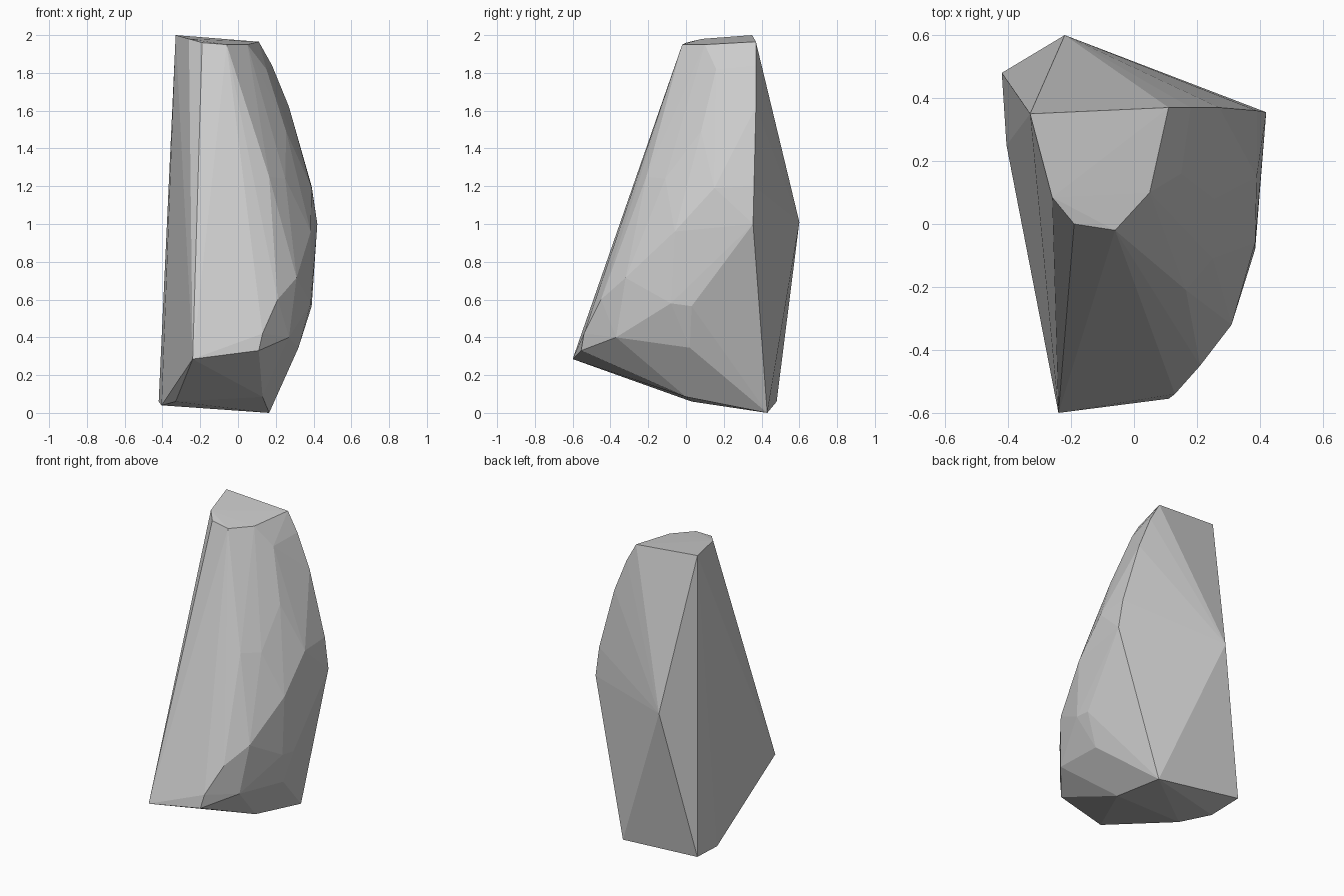
import bpy
import bmesh

cube = bpy.data.objects.get("Cube")
if cube:
    bpy.data.objects.remove(cube, do_unlink=True)


def make_material(name, color):
    material = bpy.data.materials.new(name)
    material.use_nodes = True
    material.diffuse_color = color
    material.node_tree.nodes["Principled BSDF"].inputs["Base Color"].default_value = color
    return material


def make_rock(name, corner_groups, material):
    """Wrap a convex, flat-faceted stone around groups of corner points."""
    bm = bmesh.new()
    for corners in corner_groups:
        for corner in corners:
            bm.verts.new(corner)
    hull = bmesh.ops.convex_hull(bm, input=bm.verts)
    # Drop any corner that ended up inside the stone
    loose = [v for v in bm.verts if not v.link_faces]
    bmesh.ops.delete(bm, geom=loose, context="VERTS")
    bmesh.ops.recalc_face_normals(bm, faces=bm.faces)
    mesh = bpy.data.meshes.new(name)
    bm.to_mesh(mesh)
    bm.free()
    mesh.materials.append(material)
    mesh.shade_flat()
    rock = bpy.data.objects.new(name, mesh)
    bpy.context.collection.objects.link(rock)
    return rock


# Sloping cap at the top of the stone
top_cap = [(-.33, .35, 2), (.11, .37, 1.965), (.05, .1, 1.95),
           (-.06, -.02, 1.95), (-.19, 0, 1.96), (-.26, .085, 1.98)]

# Overhanging toe at the front and the underside
front_toe = [(-.24, -.6, .285), (.11, -.555, .33), (.13, -.54, .42)]
underside = [(-.42, .48, .06), (-.405, .25, .04), (-.33, .03, .06),
             (.165, .43, 0), (.13, 0, .085)]

# Back ridge
back_ridge = [(-.22, .6, 1.01)]

# Rounded left flank, from the back edge round to the front
flank_back = [(.18, .37, 1.84), (.27, .37, 1.62), (.39, .36, 1.2), (.42, .355, 1)]
flank_middle = [(.15, .16, 1.82), (.255, .08, 1.49), (.39, .15, 1.19),
                (.385, -.06, .96), (.25, -.11, 1.24), (.165, -.21, 1.25)]
flank_low = [(.31, -.32, .715), (.21, -.45, .6), (.27, -.37, .4),
             (.385, -.08, .58), (.39, .03, .565), (.32, .02, .345)]

stone_grey = make_material("stone grey", (.6, .6, .6, 1))
make_rock("rock", [top_cap, front_toe, underside, back_ridge,
                   flank_back, flank_middle, flank_low], stone_grey)
